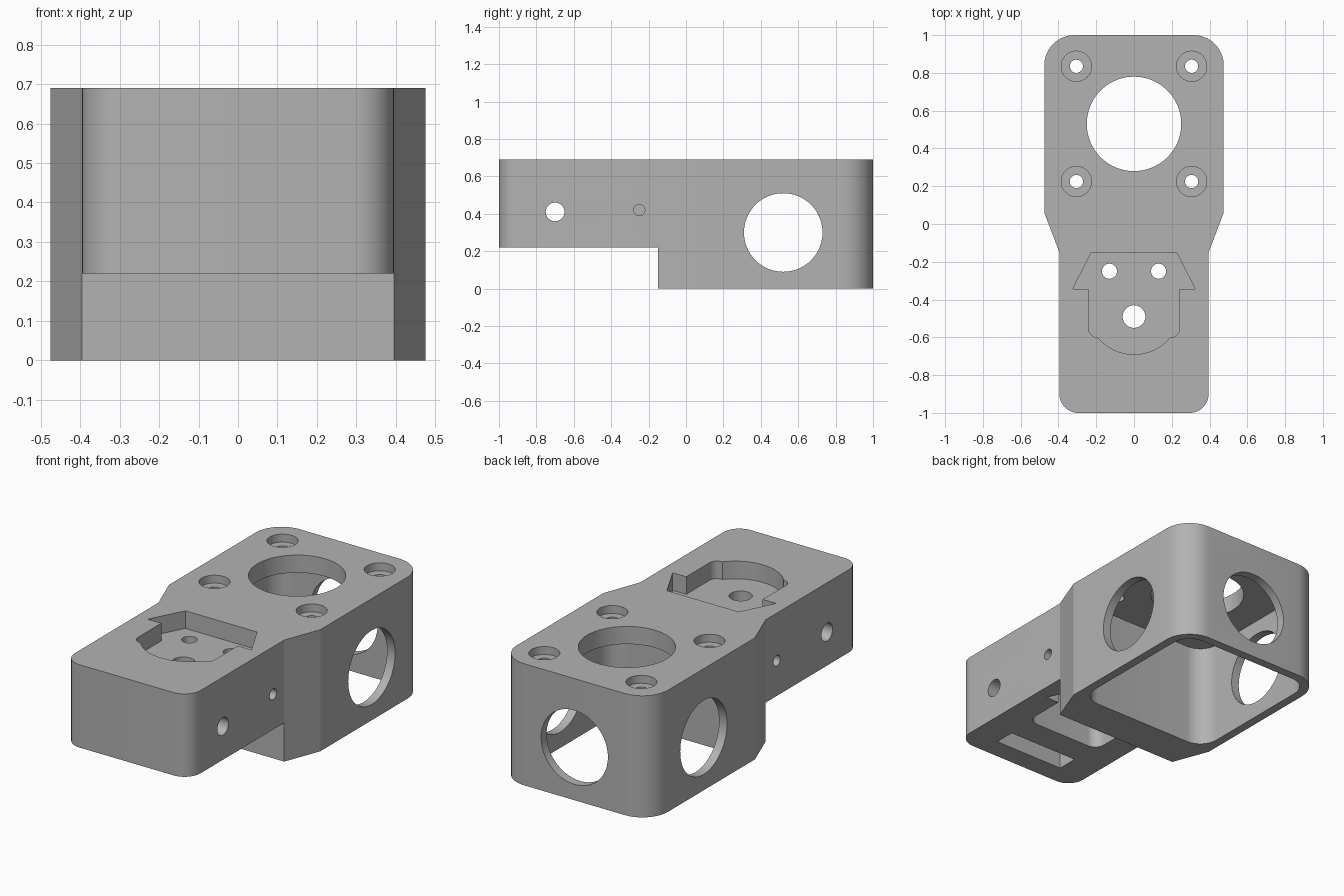
import bpy, bmesh, math
from mathutils import Matrix, Vector

cube = bpy.data.objects.get("Cube")
if cube:
    bpy.data.objects.remove(cube, do_unlink=True)

TOP, ARM_BOTTOM, STEP_Y = 0.69, 0.22, -0.15

grey = bpy.data.materials.new("plain_grey")
grey.use_nodes = True
grey.diffuse_color = (0.45, 0.45, 0.45, 1)
grey.node_tree.nodes["Principled BSDF"].inputs["Base Color"].default_value = (0.45, 0.45, 0.45, 1)


def rounded(points, steps=10):
    """Round each (x, y, radius) corner of a polygon."""
    out = []
    for i, (x, y, r) in enumerate(points):
        p = Vector((x, y))
        if r == 0:
            out.append(p)
            continue
        a = (Vector(points[i - 1][:2]) - p).normalized()
        b = (Vector(points[(i + 1) % len(points)][:2]) - p).normalized()
        half = a.angle(b) / 2
        centre = p + (a + b).normalized() * r / math.sin(half)
        start = p + a * r / math.tan(half) - centre
        end = p + b * r / math.tan(half) - centre
        turn = math.atan2(start.x * end.y - start.y * end.x, start.dot(end))
        for k in range(steps + 1):
            out.append(centre + Matrix.Rotation(turn * k / steps, 2) @ start)
    return out


def mirrored(half):
    """Complete a right-hand half profile across x = 0."""
    return half + [(-x, *rest) for x, *rest in reversed(half)]


def finish(name, bm):
    bmesh.ops.recalc_face_normals(bm, faces=bm.faces)
    mesh = bpy.data.meshes.new(name)
    bm.to_mesh(mesh)
    bm.free()
    mesh.materials.append(grey)
    obj = bpy.data.objects.new(name, mesh)
    bpy.context.collection.objects.link(obj)
    return obj


def prism(name, outline, z0, z1):
    bm = bmesh.new()
    face = bm.faces.new([bm.verts.new((p[0], p[1], z0)) for p in outline])
    new = bmesh.ops.extrude_face_region(bm, geom=[face])["geom"]
    bmesh.ops.translate(bm, vec=(0, 0, z1 - z0),
                        verts=[v for v in new if isinstance(v, bmesh.types.BMVert)])
    return finish(name, bm)


def drill(name, centre, radius, length, axis="Z", segments=48):
    turn = {"X": Matrix.Rotation(math.pi / 2, 4, "Y"),
            "Y": Matrix.Rotation(math.pi / 2, 4, "X"), "Z": Matrix()}[axis]
    bm = bmesh.new()
    bmesh.ops.create_cone(bm, cap_ends=True, segments=segments, radius1=radius,
                          radius2=radius, depth=length,
                          matrix=Matrix.Translation(centre) @ turn)
    return finish(name, bm)


def rectangle(x, y0, y1, r=0):
    return rounded([(x, y0, r), (x, y1, r), (-x, y1, r), (-x, y0, r)])


# Main body: narrow arm in front, wider housing behind
body = prism("bracket_body", rounded(mirrored([
    (0.395, -1, 0.1), (0.395, STEP_Y, 0), (0.475, 0.06, 0), (0.475, 1, 0.16)])), 0, TOP)

cutters = [
    # Space below the arm and the open housing cavity
    prism("arm_clearance", rectangle(0.7, -1.2, STEP_Y), -0.1, ARM_BOTTOM),
    prism("housing_cavity", rectangle(0.425, 0.07, 0.95, 0.11), -0.1, 0.59),
    # Round openings of the housing
    drill("top_opening", (0, 0.53, TOP), 0.25, 0.4, segments=80),
    drill("side_opening", (0, 0.52, 0.3), 0.21, 1.2, "X", 80),
    drill("back_opening", (0, 1, 0.3), 0.21, 0.3, "Y", 80),
    # Cross hole and underside slot of the arm
    drill("cross_hole", (0, -0.7, 0.41), 0.05, 1.2, "X"),
    prism("underside_slot", rectangle(0.22, -0.88, -0.76), 0.1, 0.5),
]

# Arrow-shaped recess with a round front lobe, in the top of the arm
head = [(0.24, -0.345, 0), (0.325, -0.345, 0), (0.225, STEP_Y, 0)]
lobe = [(0.25 * math.sin(a), -0.44 - 0.25 * math.cos(a), 0)
        for a in [math.radians(50) * k / 12 for k in range(1, 13)]]
cutters.append(prism("top_recess", rounded(mirrored(
    lobe + [(0.24, -0.595, 0.045)] + head)), 0.59, 0.8))

# Matching recess in the underside of the arm
cutters.append(prism("underside_recess", rounded(mirrored(
    [(0.24, -0.6, 0.06), (0.24, -0.345, 0), (0.325, -0.345, 0),
     (0.23, STEP_Y - 0.005, 0)])), 0.1, 0.5))

# Holes through the recess floor
for x, y, r in ((-0.13, -0.25, 0.04), (0.13, -0.25, 0.04), (0, -0.49, 0.06)):
    cutters.append(drill("floor_hole", (x, y, 0.55), r, 0.2))

for side in (-1, 1):
    # Blind side holes
    cutters.append(drill("side_screw_hole", (side * 0.4, -0.25, 0.42), 0.03, 0.2, "X"))
    # Counterbored screw holes in the housing top
    for y in (0.225, 0.835):
        cutters.append(drill("screw_hole", (side * 0.305, y, 0.6), 0.035, 0.3))
        cutters.append(drill("counterbore", (side * 0.305, y, TOP), 0.08, 0.09))

# Cut everything out of the body
bpy.context.view_layer.objects.active = body
body.select_set(True)
for cutter in cutters:
    mod = body.modifiers.new("cut", "BOOLEAN")
    mod.operation, mod.solver, mod.object = "DIFFERENCE", "EXACT", cutter
    bpy.ops.object.modifier_apply(modifier=mod.name)
    bpy.data.objects.remove(cutter, do_unlink=True)

bpy.ops.object.select_all(action="DESELECT")
body.select_set(True)
bpy.ops.object.shade_smooth_by_angle(angle=math.radians(20))
